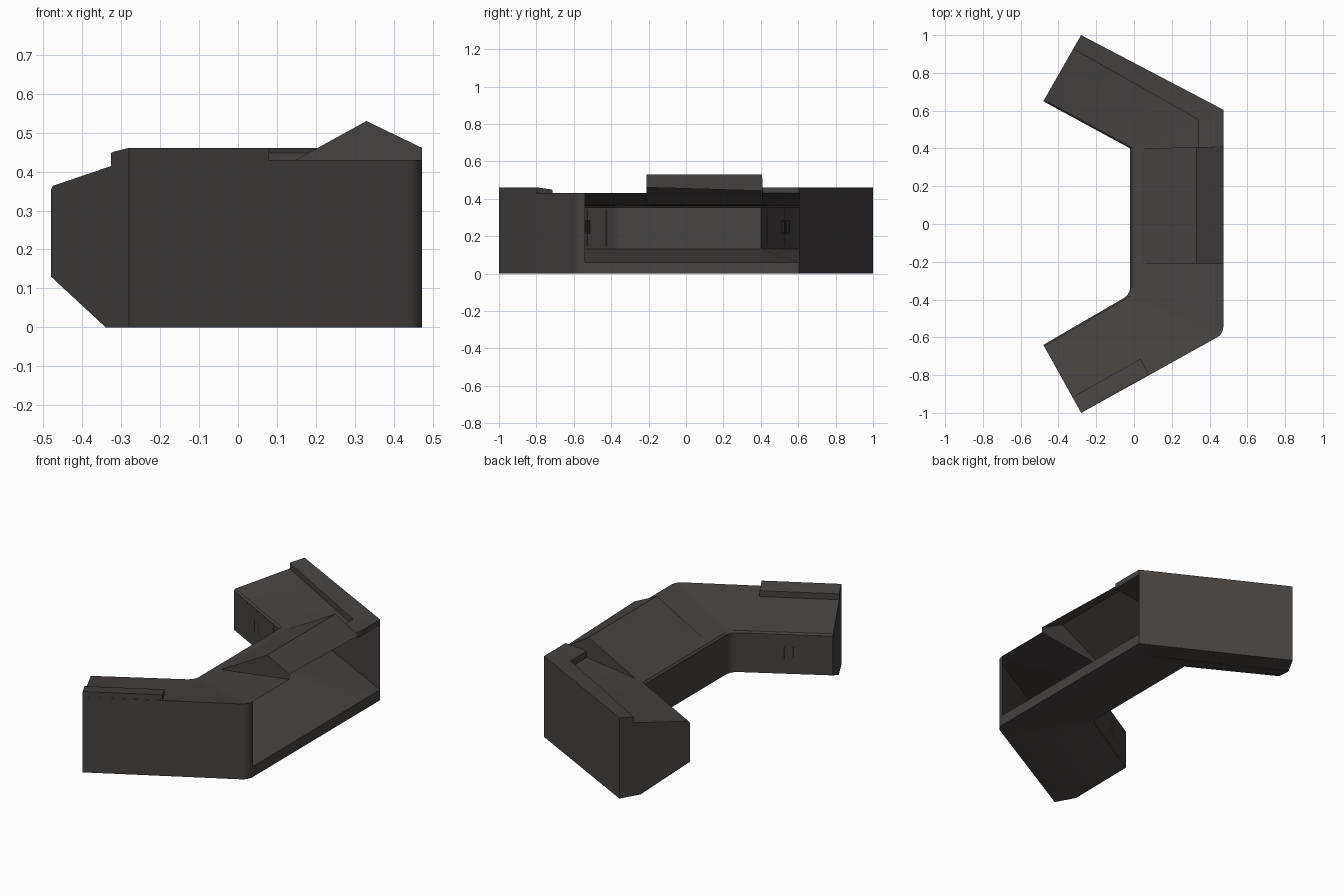
import bpy, bmesh, math
from mathutils import Vector, Matrix

if "Cube" in bpy.data.objects:
    bpy.data.objects.remove(bpy.data.objects["Cube"])

def mat(name, c):
    m = bpy.data.materials.new(name)
    m.diffuse_color = (*c, 1)
    m.use_nodes = True
    m.node_tree.nodes["Principled BSDF"].inputs["Base Color"].default_value = m.diffuse_color
    return m

BODY = mat("dark warm grey", (0.062, 0.056, 0.053))
DARK = mat("near black", (0.02, 0.018, 0.017))

def finish(bm, name, material):
    bmesh.ops.remove_doubles(bm, verts=bm.verts, dist=1e-5)
    bmesh.ops.recalc_face_normals(bm, faces=bm.faces)
    me = bpy.data.meshes.new(name)
    bm.to_mesh(me)
    bm.free()
    me.materials.append(material)
    ob = bpy.data.objects.new(name, me)
    bpy.context.collection.objects.link(ob)
    bpy.ops.object.select_all(action='DESELECT')
    ob.select_set(True)
    bpy.context.view_layer.objects.active = ob
    bpy.ops.object.shade_smooth_by_angle(angle=math.radians(25))
    return ob

def loft(bm, rings, closed=True, caps=True, skip=lambda i, j: False):
    rows = [[bm.verts.new(p) for p in r] for r in rings]
    n = len(rows[0])
    for i in range(len(rows) - 1):
        for j in range(n if closed else n - 1):
            if not skip(i, j):
                k = (j + 1) % n
                bm.faces.new((rows[i][j], rows[i][k], rows[i + 1][k], rows[i + 1][j]))
    if caps:
        bm.faces.new(rows[0])
        bm.faces.new(rows[-1])

def bezier(a, b, c, n=6):
    a, b, c = Vector(a), Vector(b), Vector(c)
    return [a * (1 - t) ** 2 + b * 2 * t * (1 - t) + c * t * t
            for t in (k / n for k in range(n + 1))]

# Plan of the desk: pairs of inner and outer edge points
stations = [((-.48, .65), (-.28, 1.0)), ((-.02, .40), (.473, .605)),
            ((-.02, .398), (.473, .41)), ((-.02, -.21), (.473, -.21))]
stations += list(zip(bezier((-.02, -.33), (-.02, -.372), (-.057, -.394)),
                     bezier((.473, -.54), (.473, -.584), (.435, -.603))))
stations += [((-.48, -.64), (-.28, -1.0))]
stations = [(Vector(a), Vector(b)) for a, b in stations]

def at(st, t, z):
    p = st[0].lerp(st[1], t)
    return Vector((p.x, p.y, z))

def top_z(t):
    return .362 + .068 * t

# Desk shell, back left open between stations 1 and 4, top open under the roof
profile = [(0, .13), (0, .354), (.02, top_z(.02)), (.122, top_z(.122)),
           (1, .43), (1, .06), (1, 0), (.70, 0)]
bm = bmesh.new()
loft(bm, [[at(s, t, z) for t, z in profile] for s in stations],
     skip=lambda i, j: (j == 4 and i in (1, 2, 3)) or (j == 3 and i == 2))
finish(bm, "desk_shell", BODY)

# Sloped floor inside the shell
bm = bmesh.new()
loft(bm, [[at(s, t, z) for t, z in ((.005, .132), (1, .06))] for s in stations],
     closed=False, caps=False)
finish(bm, "inner_floor", BODY)

# Raised ridges along the outer edge of the arms
def ridge(name, sts, ts):
    bm = bmesh.new()
    loft(bm, [[at(s, t, top_z(t)), at(s, t, .448), at(s, t + .03, .451),
               at(s, 1, .461), at(s, 1, .43)] for s, t in zip(sts, ts)])
    finish(bm, name, BODY)

ridge("long_ridge", stations[:3], (.79, .735, .735))
front_end = (Vector((-.118, -.436)), Vector((.08, -.797)))
ridge("short_ridge", (stations[-1], front_end), (.77, .77))

# Pitched console roof, hollow beneath
bm = bmesh.new()
ends = []
for y0, y1, back in ((.400, .41, .443), (-.21, -.21, .461)):
    ends.append([bm.verts.new(p) for p in
                 ((.04, y0, top_z(.122)), (.33, y1 - (y1 - y0) * .3, .53),
                  (.473, y1, back), (.473, y1, .43))])
for e in ends:
    bm.faces.new(e)
for j in (0, 1):
    bm.faces.new((ends[0][j], ends[0][j + 1], ends[1][j + 1], ends[1][j]))
finish(bm, "console_roof", BODY)

# Cupboard doors and handles on the inner face of each arm
def plate(name, a, b, side, s, z, w, h, thick, material):
    u = (Vector(b) - Vector(a)).normalized()
    n = Vector((u.y, -u.x)) * side
    p = Vector(a) + u * s + n * thick * .45
    rot = Matrix.Rotation(math.atan2(u.y, u.x), 4, 'Z')
    bm = bmesh.new()
    bmesh.ops.create_cube(bm, size=1, matrix=Matrix.Translation((p.x, p.y, z)) @ rot
                          @ Matrix.Diagonal((w, thick, h, 1)))
    finish(bm, name, material)

for label, a, b, side in (("front", (-.057, -.394), (-.48, -.64), -1),
                          ("rear", (-.02, .40), (-.48, .65), 1)):
    mid = .26
    for k, sgn in (("a", -1), ("b", 1)):
        plate(f"{label}_door_{k}", a, b, side, mid + sgn * .1, .245, .194, .2, .003, BODY)
        plate(f"{label}_handle_{k}", a, b, side, mid + sgn * .024, .25, .008, .07, .02, DARK)
